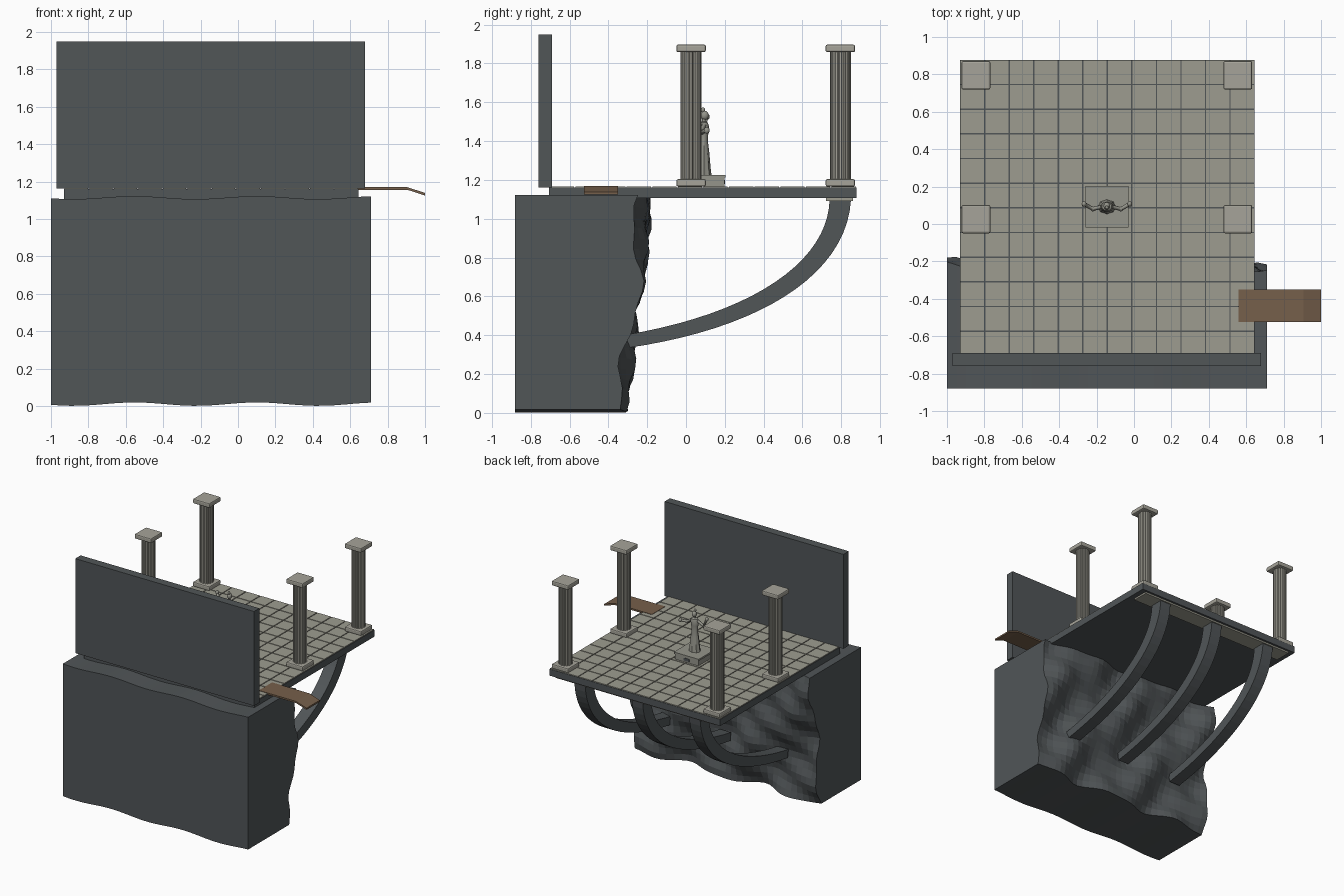
import bpy, bmesh, math
from mathutils import Vector

if "Cube" in bpy.data.objects:
    bpy.data.objects.remove(bpy.data.objects["Cube"], do_unlink=True)


def material(name, rgb):
    m = bpy.data.materials.new(name)
    m.use_nodes = True
    m.diffuse_color = (*rgb, 1)
    m.node_tree.nodes["Principled BSDF"].inputs["Base Color"].default_value = (*rgb, 1)
    return m


ROCK = material("dark rock", (0.082, 0.092, 0.097))
TILE = material("pale floor stone", (0.34, 0.335, 0.28))
MARBLE = material("column stone", (0.38, 0.37, 0.32))
STATUE = material("statue stone", (0.30, 0.30, 0.26))
WOOD = material("plank wood", (0.18, 0.115, 0.07))


def finish(name, bm, mat, smooth=False):
    bmesh.ops.recalc_face_normals(bm, faces=bm.faces)
    me = bpy.data.meshes.new(name)
    bm.to_mesh(me)
    bm.free()
    me.materials.append(mat)
    ob = bpy.data.objects.new(name, me)
    bpy.context.scene.collection.objects.link(ob)
    if smooth:
        bpy.ops.object.select_all(action='DESELECT')
        ob.select_set(True)
        bpy.context.view_layer.objects.active = ob
        bpy.ops.object.shade_smooth_by_angle(angle=math.radians(40))
    return ob


def add_box(bm, x, y, z):
    """Add a box spanning the (low, high) pairs."""
    v = [bm.verts.new((a, b, c)) for a in x for b in y for c in z]
    for f in ((0, 1, 3, 2), (4, 6, 7, 5), (0, 4, 5, 1), (2, 3, 7, 6), (0, 2, 6, 4), (1, 5, 7, 3)):
        bm.faces.new([v[i] for i in f])


def box(name, x, y, z, mat, bevel=0):
    bm = bmesh.new()
    add_box(bm, x, y, z)
    if bevel:
        bmesh.ops.bevel(bm, geom=bm.edges[:], offset=bevel, segments=2, profile=0.5, affect='EDGES')
    return finish(name, bm, mat)


def loft(name, rings, mat, smooth=False):
    """Skin closed rings of points and cap both ends."""
    bm = bmesh.new()
    loops = [[bm.verts.new(p) for p in ring] for ring in rings]
    n = len(loops[0])
    for a, b in zip(loops, loops[1:]):
        for i in range(n):
            bm.faces.new((a[i], a[(i + 1) % n], b[(i + 1) % n], b[i]))
    bm.faces.new(loops[0])
    bm.faces.new(loops[-1])
    return finish(name, bm, mat, smooth)


def blob(name, pos, size, mat):
    bm = bmesh.new()
    bmesh.ops.create_uvsphere(bm, u_segments=14, v_segments=9, radius=1)
    for v in bm.verts:
        v.co = Vector(pos) + Vector(c * s for c, s in zip(v.co, size))
    return finish(name, bm, mat, True)


# Cliff: flat block with wavy edges and a rugged rear face
def rugged(x, z):
    base = -0.345 + 0.12 * z
    wave = 0.035 * math.cos(8.7 * (z - 0.63) + 9 * (x - 0.71))
    wave += 0.014 * math.sin(17 * x + 5 * z) + 0.012 * math.sin(23 * z - 11 * x)
    return base + wave


COLS, ROWS = 34, 20
rings = []
for i in range(COLS + 1):
    x = -1 + 1.71 * i / COLS
    low = 0.01 - 0.009 * math.cos(9.6 * (x + 0.88))
    high = 1.114 + 0.008 * math.cos(9.6 * (x - 0.1))
    ring = [(x, -0.88, low), (x, -0.88, high)]
    for j in range(ROWS + 1):
        z = high + (low - high) * j / ROWS
        ring.append((x, rugged(x, z), z))
    rings.append(ring)
loft("cliff", rings, ROCK)

# Wall, floor slab and support strip
box("wall", (-0.97, 0.68), (-0.76, -0.69), (1.162, 1.95), ROCK)
FX, FY = (-0.93, 0.645), (-0.705, 0.878)
box("floor_slab", FX, FY, (1.106, 1.161), ROCK)
box("support_strip", (-0.88, 0.6), (0.72, 0.86), (1.092, 1.106), TILE)

# Floor tiles with narrow gaps
bm = bmesh.new()
N, GAP = 12, 0.0035
dx, dy = (FX[1] - FX[0]) / N, (FY[1] - FY[0]) / N
for i in range(N):
    for j in range(N):
        x, y = FX[0] + i * dx, FY[0] + j * dy
        add_box(bm, (x + GAP, x + dx - GAP), (y + GAP, y + dy - GAP), (1.16, 1.167))
finish("floor_tiles", bm, TILE)

# Curved braces below the floor
path = [Vector(p) for p in ((-0.31, 0.368), (0.35, 0.47), (0.78, 0.74), (0.795, 1.1))]
for number, cx in enumerate((0.385, -0.145, -0.675), 1):
    rings = []
    for k in range(21):
        t = k / 20
        s = 1 - t
        p = s**3 * path[0] + 3 * s * s * t * path[1] + 3 * s * t * t * path[2] + t**3 * path[3]
        d = s * s * (path[1] - path[0]) + 2 * s * t * (path[2] - path[1]) + t * t * (path[3] - path[2])
        side = Vector((d.y, -d.x)).normalized() * (0.034 + 0.021 * t)
        rings.append([(cx + w, *(p + side * e)) for w, e in
                      ((-0.05, -1), (0.05, -1), (0.05, 1), (-0.05, 1))])
    loft(f"brace_{number}", rings, ROCK)

# Fluted columns with square base and cap
FLUTES = 16
for sx, cx in (("left", 0.555), ("right", -0.845)):
    for sy, cy in (("front", 0.026), ("back", 0.795)):
        tag = f"{sy}_{sx}"
        rings = []
        for z in (1.19, 1.87):
            ring = []
            for k in range(FLUTES * 4):
                a = math.tau * k / (FLUTES * 4)
                r = (0.054, 0.053, 0.047, 0.053)[k % 4]
                ring.append((cx + r * math.cos(a), cy + r * math.sin(a), z))
            rings.append(ring)
        loft("column_shaft_" + tag, rings, MARBLE)
        for part, z in (("base", (1.166, 1.204)), ("cap", (1.858, 1.897))):
            box(f"column_{part}_{tag}", (cx - 0.077, cx + 0.077), (cy - 0.076, cy + 0.076),
                z, MARBLE, 0.009)

# Statue pedestal with a plaque
SX, SY = -0.145, 0.092
box("pedestal", (SX - 0.108, SX + 0.108), (SY - 0.106, SY + 0.106), (1.165, 1.212), STATUE)
box("pedestal_top", (SX - 0.115, SX + 0.115), (SY - 0.112, SY + 0.112), (1.212, 1.226), STATUE)
box("plaque", (SX - 0.025, SX + 0.025), (SY + 0.105, SY + 0.11), (1.178, 1.2), ROCK)

# Robed figure
profile = ((0.046, 1.226), (0.042, 1.25), (0.033, 1.34), (0.025, 1.405), (0.029, 1.44),
           (0.034, 1.475), (0.026, 1.495), (0.011, 1.502), (0.010, 1.52))
rings = []
for r, z in profile:
    ring = []
    for k in range(24):
        a = math.tau * k / 24
        fold = r * (1 + (0.07 * math.cos(8 * a) if z < 1.4 else 0))
        ring.append((SX + fold * math.cos(a), SY + 0.8 * fold * math.sin(a), z))
    rings.append(ring)
loft("robed_body", rings, STATUE, True)
blob("head", (SX, SY + 0.004, 1.532), (0.018, 0.021, 0.024), STATUE)
blob("hair_bun", (SX, SY - 0.004, 1.56), (0.01, 0.01, 0.014), STATUE)

# Spread arms, one hand raised
for tag, s, hand_z in (("left", 1, 1.455), ("right", -1, 1.525)):
    points = [Vector((SX + s * 0.027, SY, 1.482)), Vector((SX + s * 0.075, SY - 0.012, 1.445)),
              Vector((SX + s * 0.122, SY + 0.015, hand_z))]
    cu = bpy.data.curves.new("arm_" + tag, 'CURVE')
    cu.dimensions = '3D'
    cu.bevel_depth = 0.011
    cu.bevel_resolution = 2
    cu.use_fill_caps = True
    sp = cu.splines.new('POLY')
    sp.points.add(len(points) - 1)
    for q, p in zip(sp.points, points):
        q.co = (*p, 1)
    cu.materials.append(STATUE)
    bpy.context.scene.collection.objects.link(bpy.data.objects.new("arm_" + tag, cu))
    blob("elbow_" + tag, points[1], (0.013, 0.013, 0.014), STATUE)
    blob("hand_" + tag, points[2], (0.013, 0.015, 0.017), STATUE)

# Bent wooden plank
bend = ((0.56, 1.17), (0.905, 1.17), (1.0, 1.139))
rings = [[(x, -0.525, z), (x, -0.35, z), (x, -0.35, z - 0.014), (x, -0.525, z - 0.014)] for x, z in bend]
loft("plank", rings, WOOD)
